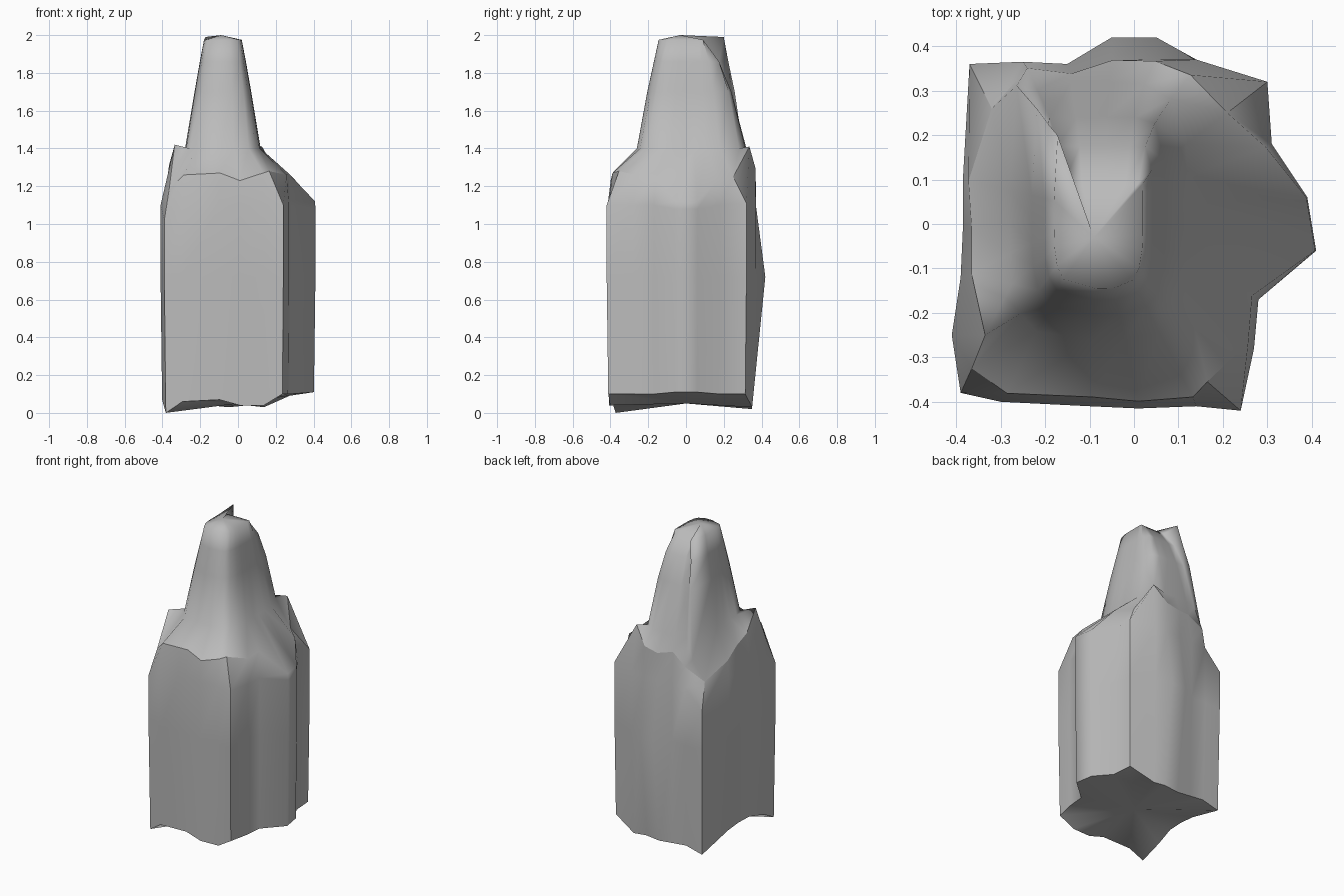
import bpy
import bmesh
import math

default_cube = bpy.data.objects.get("Cube")
if default_cube:
    bpy.data.objects.remove(default_cube, do_unlink=True)

# Weathered stone colour for the whole tower
stone = bpy.data.materials.new("stone_grey")
stone.use_nodes = True
grey = (0.5, 0.5, 0.5, 1.0)
stone.diffuse_color = grey
stone.node_tree.nodes["Principled BSDF"].inputs["Base Color"].default_value = grey

# Rough footprint, anticlockwise: x, y, height of lower rim, height of upper rim
OUTLINE = [
    (-.39, -.38, 0, 1.18), (-.3, -.4, .06, 1.26), (-.1, -.41, .07, 1.27),
    (.01, -.415, .04, 1.23), (.14, -.41, .04, 1.27), (.24, -.42, .1, 1.28),
    (.27, -.28, .1, 1.26), (.28, -.17, .1, 1.27), (.41, -.06, .11, 1.12),
    (.39, .06, .11, 1.12), (.31, .18, .1, 1.24), (.3, .32, .1, 1.25),
    (.14, .37, .03, 1.41), (.05, .39, .04, 1.3), (-.05, .39, .03, 1.28),
    (-.15, .36, .04, 1.3), (-.25, .365, .05, 1.23), (-.37, .36, .02, 1.12),
    (-.385, .1, .09, 1.21), (-.385, -.01, .1, 1.27), (-.39, -.12, .1, 1.31),
    (-.41, -.25, .07, 1.42),
]
FRONT_LEFT, FRONT_RIGHT, BACK_RIGHT, SPIKE = CORNERS = (0, 5, 11, 17)
SOFT_SIDE = range(FRONT_RIGHT + 1, BACK_RIGHT)   # bulging side blends into the shoulder
CENTRE_X, CENTRE_Y = -.08, .03

# Chipped corners: height where the wall stops, and the chip's inner point
CHIPS = {
    FRONT_LEFT: (1.02, -.365, -.325),
    FRONT_RIGHT: (1.1, .165, -.355),
    BACK_RIGHT: (1.11, .21, .25),
    SPIKE: (.98, -.32, .26),
    len(OUTLINE) - 1: (1.1, -.335, -.25),
}


def lower_rim():
    return [(x * .98, min(y * .98, .35), z) for x, y, z, top in OUTLINE]


def waist():
    # The middle of the back wall swells outwards
    return [(x, .42 if y > .38 else y, .72) for x, y, z, top in OUTLINE]


def wall_top():
    ring = []
    for i, (x, y, z, top) in enumerate(OUTLINE):
        height = CHIPS[i][0] if i in CHIPS else min(1.1, top - .04)
        ring.append((x, min(y, .37), height))
    return ring


def upper_rim():
    ring = []
    for i, (x, y, z, top) in enumerate(OUTLINE):
        shrink = 1 - .3 * (top - 1.1)
        px, py = CHIPS[i][1:] if i in CHIPS else (x * shrink, y * shrink)
        ring.append((px, py, top))
    return ring


def spire_ring(z, half_x, half_y, back_limit, corner_z):
    """Rounded rectangle with a shaved back and one full corner."""
    ring = []
    for i, (x, y, low, top) in enumerate(OUTLINE):
        u, v = (x - CENTRE_X) / half_x, (y - CENTRE_Y) / half_y
        size = math.pow(abs(u) ** 4 + abs(v) ** 4, 1 / 4)
        px = CENTRE_X + half_x * u / size
        py = min(CENTRE_Y + half_y * v / size, back_limit)
        if i == SPIKE:
            ring.append((CENTRE_X - half_x * .92, CENTRE_Y + half_y * .97, corner_z))
        else:
            ring.append((px, py, z))
    return ring


def loft(name, rings, bottom, tip, rim):
    bm = bmesh.new()
    loops = [[bm.verts.new(p) for p in ring] for ring in rings]
    count = len(loops[0])
    for lower, upper in zip(loops, loops[1:]):
        for i in range(count):
            j = (i + 1) % count
            bm.faces.new((lower[i], lower[j], upper[j], upper[i]))
    low, high = bm.verts.new(bottom), bm.verts.new(tip)
    for i in range(count):
        j = (i + 1) % count
        bm.faces.new((low, loops[0][j], loops[0][i]))
        bm.faces.new((high, loops[-1][i], loops[-1][j]))
    bmesh.ops.recalc_face_normals(bm, faces=bm.faces)

    # Smooth everywhere except the two rims and the wall corners
    for face in bm.faces:
        face.smooth = True
    for i in range(count):
        j = (i + 1) % count
        bm.edges.get((loops[0][i], loops[0][j])).smooth = False
        if i not in SOFT_SIDE:
            bm.edges.get((loops[rim][i], loops[rim][j])).smooth = False
    for corner in CORNERS:
        for level in range(rim):
            bm.edges.get((loops[level][corner], loops[level + 1][corner])).smooth = False

    mesh = bpy.data.meshes.new(name)
    bm.to_mesh(mesh)
    bm.free()
    mesh.materials.append(stone)
    bpy.context.collection.objects.link(bpy.data.objects.new(name, mesh))


# Walls up to the shoulder rim
walls = [lower_rim(), waist(), wall_top(), upper_rim()]

# Tapering spire: its back corner starts low and ends in a raised point
spire = [
    spire_ring(1.4, .2, .29, .33, 1.27),
    spire_ring(1.7, .15, .235, .24, 1.7),
    spire_ring(1.86, .122, .2, .175, 1.86),
    spire_ring(1.975, .1, .175, .09, 1.99),
]

loft("tower", walls + spire, (0, 0, .05), (-.09, -.03, 2), len(walls) - 1)
